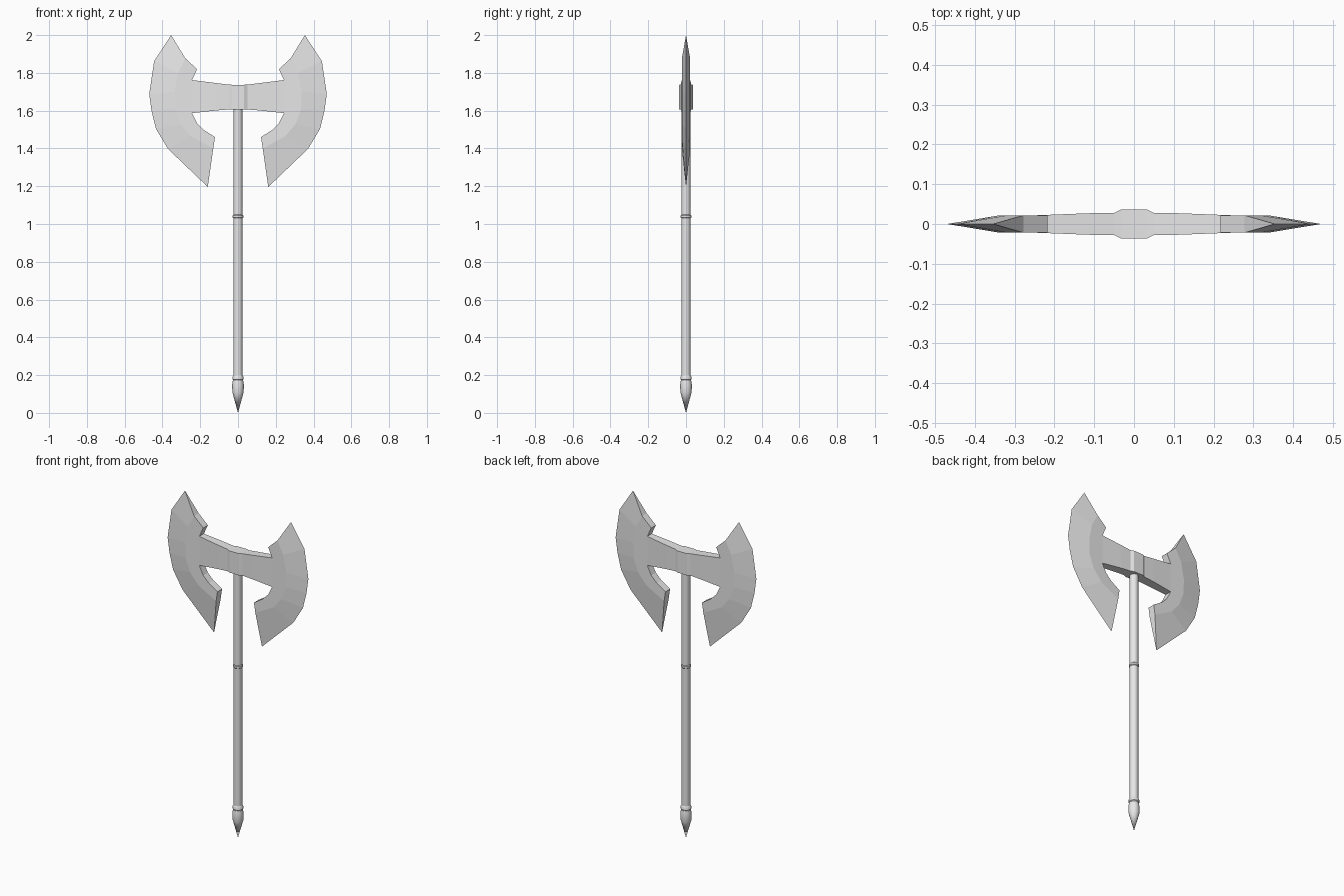
import bpy, bmesh, math

cube = bpy.data.objects.get("Cube")
if cube:
    bpy.data.objects.remove(cube)

steel = bpy.data.materials.new("grey_steel")
steel.use_nodes = True
GREY = (0.8, 0.8, 0.8, 1)
steel.diffuse_color = GREY
steel.node_tree.nodes["Principled BSDF"].inputs["Base Color"].default_value = GREY


def finish(bm, name, mirrored=False):
    bmesh.ops.remove_doubles(bm, verts=bm.verts, dist=0.0005)
    bmesh.ops.recalc_face_normals(bm, faces=bm.faces)
    mesh = bpy.data.meshes.new(name)
    bm.to_mesh(mesh)
    bm.free()
    mesh.materials.append(steel)
    obj = bpy.data.objects.new(name, mesh)
    bpy.context.collection.objects.link(obj)
    if mirrored:
        obj.modifiers.new("Mirror", "MIRROR").use_clip = True
    return obj


def lathe(name, profile, sides=12):
    """Solid of revolution from (radius, height) pairs."""
    bm = bmesh.new()
    verts = [bm.verts.new((r, 0, z)) for r, z in profile]
    edges = [bm.edges.new(pair) for pair in zip(verts, verts[1:])]
    bmesh.ops.spin(bm, geom=verts + edges, cent=(0, 0, 0), axis=(0, 0, 1),
                   angle=math.tau, steps=sides)
    obj = finish(bm, name)
    bpy.ops.object.select_all(action="DESELECT")
    obj.select_set(True)
    bpy.context.view_layer.objects.active = obj
    bpy.ops.object.shade_smooth_by_angle(angle=math.radians(35))


# Shaft, middle ring and pointed pommel
lathe("shaft", [(0, 0.16), (0.024, 0.16), (0.024, 1.66), (0, 1.66)])
lathe("middle_ring", [(0.023, 1.03), (0.028, 1.035), (0.028, 1.045), (0.023, 1.05)])
lathe("pommel_ring", [(0.023, 0.172), (0.03, 0.178), (0.03, 0.19), (0.023, 0.202)])
lathe("pommel", [(0, 0), (0.03, 0.11), (0.031, 0.15), (0.027, 0.172), (0, 0.172)])

# Collar and arms: rectangular sections (x, half depth, bottom, top)
bm = bmesh.new()
sections = [(0, 0.037, 1.606, 1.737), (0.032, 0.037, 1.606, 1.737),
            (0.05, 0.028, 1.606, 1.738), (0.115, 0.027, 1.601, 1.746),
            (0.243, 0.022, 1.587, 1.762)]
rings = [[bm.verts.new((x, sy * d, z)) for sy, z in
          ((-1, lo), (1, lo), (1, hi), (-1, hi))] for x, d, lo, hi in sections]
for a, b in zip(rings, rings[1:]):
    for i in range(4):
        j = (i + 1) % 4
        bm.faces.new((a[i], a[j], b[j], b[i]))
finish(bm, "collar_and_arms", mirrored=True)

# Blades: inner edge, bevel ridge and cutting edge, listed from top to bottom
inner = [(0.217, 1.82), (0.243, 1.762), (0.243, 1.67), (0.243, 1.587),
         (0.217, 1.534), (0.18, 1.497), (0.122, 1.46)]
ridge = [(0.278, 1.876), (0.318, 1.80), (0.337, 1.70), (0.335, 1.61),
         (0.305, 1.53), (0.25, 1.465), (0.131, 1.40)]
edge = [(0.354, 2.0), (0.444, 1.862), (0.47, 1.688), (0.458, 1.6),
        (0.434, 1.503), (0.37, 1.397), (0.16, 1.196)]
bm = bmesh.new()
HALF = 0.022


def row(points, y):
    return [bm.verts.new((x, y, z)) for x, z in points]


rows = [row(inner, -HALF), row(ridge, -HALF), row(edge, 0),
        row(ridge, HALF), row(inner, HALF)]
for a, b in zip(rows, rows[1:] + rows[:1]):
    for i in range(len(inner) - 1):
        bm.faces.new((a[i], a[i + 1], b[i + 1], b[i]))
for end in (0, -1):
    i0, r0, tip, r1, i1 = [r[end] for r in rows]
    bm.faces.new((i0, r0, r1, i1))
    bm.faces.new((r0, tip, r1))
finish(bm, "axe_blades", mirrored=True)
